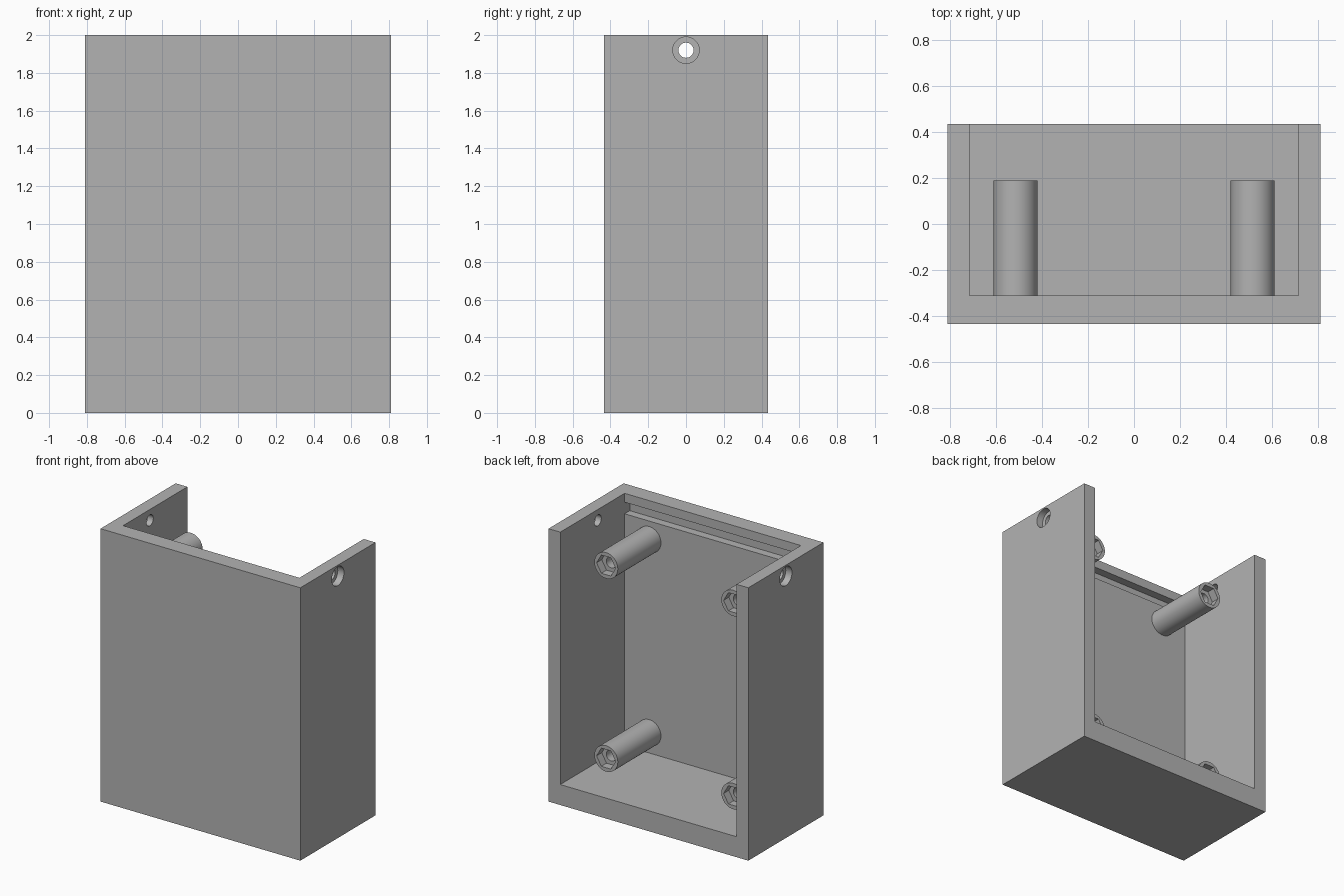
import bpy
import math
from mathutils import Vector

default = bpy.data.objects.get("Cube")
if default:
    bpy.data.objects.remove(default, do_unlink=True)

grey = bpy.data.materials.new("plain_grey")
grey.use_nodes = True
grey.diffuse_color = (0.45, 0.45, 0.45, 1)
grey.node_tree.nodes["Principled BSDF"].inputs["Base Color"].default_value = (0.45, 0.45, 0.45, 1)


def box(name, low, high):
    low, high = Vector(low), Vector(high)
    bpy.ops.mesh.primitive_cube_add(size=1, location=(low + high) / 2)
    ob = bpy.context.object
    ob.name = name
    ob.scale = high - low
    bpy.ops.object.transform_apply(location=True, rotation=True, scale=True)
    ob.data.materials.append(grey)
    return ob


def rod(name, start, end, radius, sides=48):
    """Cylinder or prism running from start to end."""
    start, end = Vector(start), Vector(end)
    axis = end - start
    turn = (0, math.pi / 2, 0) if abs(axis.x) > 0 else (math.pi / 2, 0, 0)
    # a prism begins with a corner on y, so a quarter turn puts it on x
    bpy.ops.mesh.primitive_cylinder_add(vertices=sides, radius=radius, depth=axis.length)
    ob = bpy.context.object
    ob.name = name
    ob.rotation_euler = (0, 0, math.pi / 2)
    bpy.ops.object.transform_apply(location=False, rotation=True, scale=False)
    ob.rotation_euler = turn
    ob.location = (start + end) / 2
    bpy.ops.object.transform_apply(location=True, rotation=True, scale=True)
    ob.data.materials.append(grey)
    return ob


def cut(target, cutter):
    bpy.context.view_layer.objects.active = target
    mod = target.modifiers.new("cut", "BOOLEAN")
    mod.operation = "DIFFERENCE"
    mod.solver = "EXACT"
    mod.object = cutter
    bpy.ops.object.modifier_apply(modifier=mod.name)
    bpy.data.objects.remove(cutter, do_unlink=True)


def smooth(ob):
    bpy.ops.object.select_all(action="DESELECT")
    ob.select_set(True)
    bpy.context.view_layer.objects.active = ob
    bpy.ops.object.shade_smooth_by_angle(angle=math.radians(30))


W, D, H = 0.81, 0.435, 2.0
INNER, PANEL, FLOOR = 0.715, -0.31, 0.15

# Case, open at the top and back
case = box("case", (-W, -D, 0), (W, D, H))
cut(case, box("cavity", (-INNER, PANEL, FLOOR), (INNER, D + 0.2, H + 0.2)))

# Slot along the inside of the front panel
cut(case, box("slot", (-INNER, PANEL - 0.06, 1.85), (INNER, PANEL + 0.1, 1.935)))

# Counterbored screw holes in both side walls
for side in (-1, 1):
    cut(case, rod("screw_hole", (side * 0.6, 0, 1.92), (side * 1, 0, 1.92), 0.04))
    cut(case, rod("counterbore", (side * (W - 0.05), 0, 1.92), (side * 1, 0, 1.92), 0.07))
smooth(case)

# Four standoffs with a hexagonal nut pocket and a screw bore
TIP = 0.19
for side, label in ((-1, "right"), (1, "left")):
    for z, level in ((0.3, "lower"), (1.715, "upper")):
        x = side * 0.515
        post = rod(f"{level}_{label}_standoff", (x, PANEL - 0.01, z), (x, TIP, z), 0.095)
        cut(post, rod("bore", (x, PANEL + 0.02, z), (x, TIP + 0.1, z), 0.04))
        cut(post, rod("nut_pocket", (x, TIP - 0.06, z), (x, TIP + 0.1, z), 0.077, 6))
        smooth(post)
